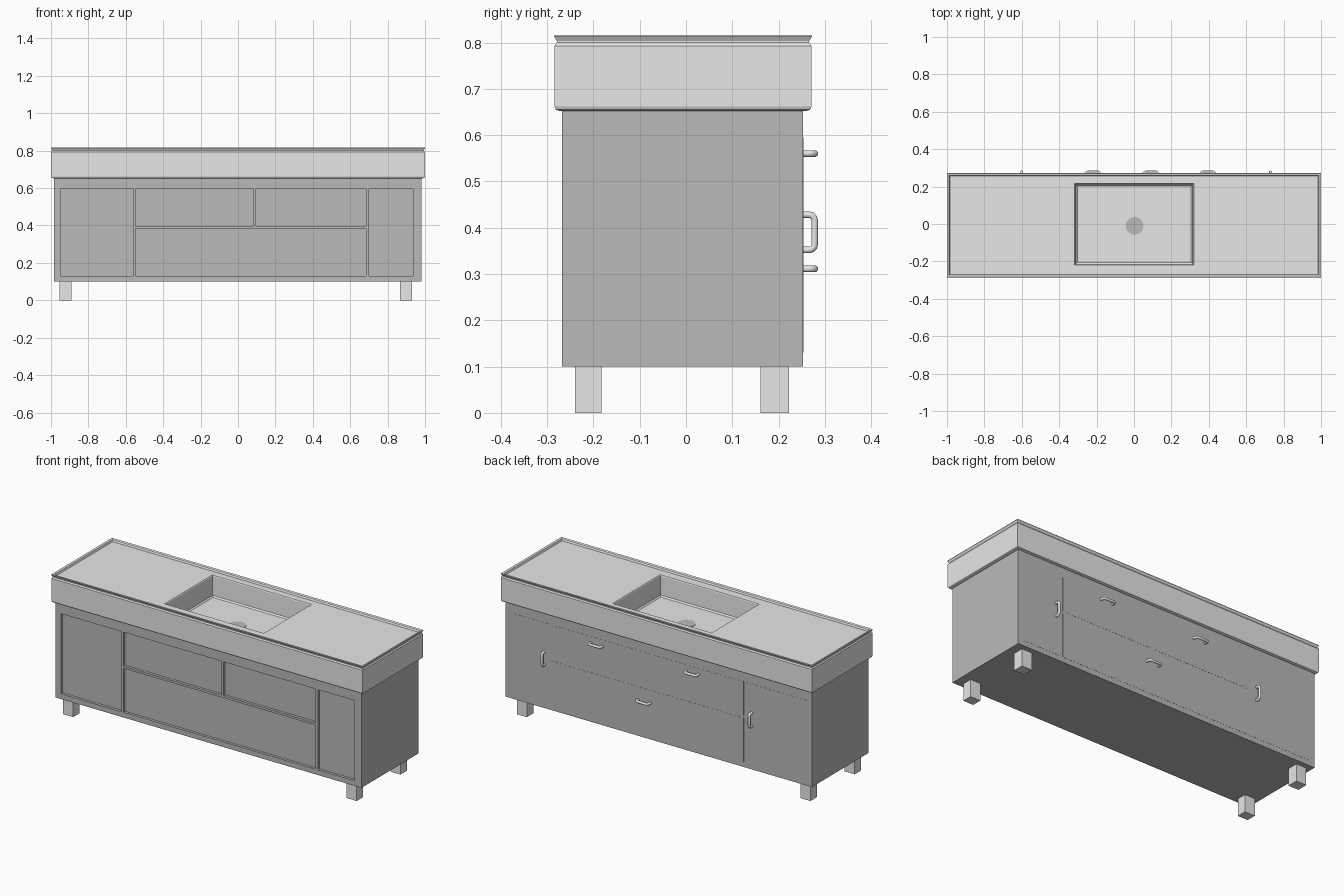
import bpy, bmesh, math
from mathutils import Vector

if "Cube" in bpy.data.objects:
    bpy.data.objects.remove(bpy.data.objects["Cube"])


def material(name, r, g, b):
    m = bpy.data.materials.new(name)
    m.diffuse_color = (r, g, b, 1)
    m.use_nodes = True
    m.node_tree.nodes["Principled BSDF"].inputs["Base Color"].default_value = m.diffuse_color
    return m


WHITE = material("white ceramic", 0.8, 0.8, 0.8)
GREY = material("warm grey cabinet", 0.50, 0.49, 0.48)
DRAIN = material("drain grey", 0.50, 0.50, 0.50)


def make_object(name, bm, mat):
    bmesh.ops.recalc_face_normals(bm, faces=bm.faces)
    me = bpy.data.meshes.new(name)
    bm.to_mesh(me)
    bm.free()
    me.materials.append(mat)
    ob = bpy.data.objects.new(name, me)
    bpy.context.collection.objects.link(ob)
    return ob


def add_box(bm, x0, x1, y0, y1, z0, z1):
    verts = bmesh.ops.create_cube(bm, size=1)["verts"]
    for v in verts:
        v.co = Vector((x1 if v.co.x > 0 else x0,
                       y1 if v.co.y > 0 else y0,
                       z1 if v.co.z > 0 else z0))


def box(name, mat, *dims):
    bm = bmesh.new()
    add_box(bm, *dims)
    return make_object(name, bm, mat)


# Door and drawer rectangles: x0, x1, z0, z1
PANELS = {
    "left_door": (-0.95, -0.56, 0.13, 0.595),
    "left_drawer": (-0.548, 0.082, 0.398, 0.595),
    "right_drawer": (0.095, 0.685, 0.398, 0.595),
    "bottom_drawer": (-0.548, 0.685, 0.13, 0.385),
    "right_door": (0.70, 0.935, 0.13, 0.595),
}

# Cabinet with recessed panels on the front
cabinet = box("cabinet", GREY, -0.985, 0.98, -0.268, 0.253, 0.10, 0.66)
bm = bmesh.new()
for x0, x1, z0, z1 in PANELS.values():
    add_box(bm, x0, x1, -0.30, -0.253, z0, z1)
cutter = make_object("recess_cutter", bm, GREY)
cutter.hide_render = True
mod = cabinet.modifiers.new("recesses", 'BOOLEAN')
mod.object = cutter
mod.operation = 'DIFFERENCE'
mod.solver = 'EXACT'
bpy.context.view_layer.objects.active = cabinet
cabinet.select_set(True)
bpy.ops.object.modifier_apply(modifier=mod.name)
bpy.data.objects.remove(cutter)

# Nearly flush doors and drawer fronts on the handle side
for name, (x0, x1, z0, z1) in PANELS.items():
    box(name, GREY, x0, x1, 0.25, 0.2538, z0, z1)

# Countertop: stacked rectangular rings, up the sides, over the lip, into the basin
OUTER = (-1.0, 1.0, -0.285, 0.272)
BASIN = (-0.317, 0.32, -0.22, 0.217)
RINGS = [(OUTER, i, z) for i, z in (
    (0.012, 0.652), (0.004, 0.655), (0.001, 0.662), (0.001, 0.793),
    (0.006, 0.800), (0.006, 0.803), (0.0, 0.813), (0.001, 0.816),
    (0.007, 0.816), (0.012, 0.813), (0.016, 0.803))]
RINGS += [(BASIN, i, z) for i, z in (
    (0.0, 0.803), (0.003, 0.799), (0.007, 0.690), (0.014, 0.682))]
bm = bmesh.new()
loops = []
for (x0, x1, y0, y1), i, z in RINGS:
    loops.append([bm.verts.new(c) for c in (
        (x0 + i, y0 + i, z), (x1 - i, y0 + i, z),
        (x1 - i, y1 - i, z), (x0 + i, y1 - i, z))])
for a, b in zip(loops, loops[1:]):
    for k in range(4):
        n = (k + 1) % 4
        bm.faces.new((a[k], a[n], b[n], b[k]))
bm.faces.new(loops[0][::-1])
bm.faces.new(loops[-1])
make_object("countertop_with_basin", bm, WHITE)

# Drain disc on the basin floor
bm = bmesh.new()
bmesh.ops.create_cone(bm, cap_ends=True, segments=32, radius1=0.047, radius2=0.047, depth=0.004)
bmesh.ops.translate(bm, verts=bm.verts, vec=(0.003, -0.01, 0.683))
make_object("drain", bm, DRAIN)

# Four square legs
for sx, x0, x1 in (("left", -0.955, -0.89), ("right", 0.865, 0.93)):
    for sy, y0, y1 in (("front", -0.24, -0.183), ("back", 0.161, 0.223)):
        box(f"{sy}_{sx}_leg", WHITE, x0, x1, y0, y1, 0.0, 0.101)


def handle(name, x, z, vertical):
    """Bent round bar standing off the cabinet face."""
    h, out, r = 0.038, 0.278, 0.012
    side = [(h, 0.25), (h, out - r)]
    side += [(h - r + r * math.cos(t), out - r + r * math.sin(t))
             for t in (math.pi / 6, math.pi / 3, math.pi / 2)]
    path = side + [(-u, y) for u, y in reversed(side)]
    cu = bpy.data.curves.new(name, 'CURVE')
    cu.dimensions = '3D'
    cu.bevel_depth = 0.0075
    cu.bevel_resolution = 3
    cu.use_fill_caps = True
    sp = cu.splines.new('POLY')
    sp.points.add(len(path) - 1)
    for p, (u, y) in zip(sp.points, path):
        p.co = (x, y, z + u, 1) if vertical else (x + u, y, z, 1)
    cu.materials.append(WHITE)
    ob = bpy.data.objects.new(name, cu)
    bpy.context.collection.objects.link(ob)
    bpy.ops.object.select_all(action='DESELECT')
    ob.select_set(True)
    bpy.context.view_layer.objects.active = ob
    bpy.ops.object.convert(target='MESH')
    bpy.ops.object.shade_smooth_by_angle(angle=math.radians(50))


# Handles
handle("left_door_handle", -0.60, 0.39, True)
handle("right_door_handle", 0.73, 0.39, True)
handle("left_drawer_handle", -0.22, 0.56, False)
handle("right_drawer_handle", 0.395, 0.56, False)
handle("bottom_drawer_handle", 0.09, 0.311, False)
